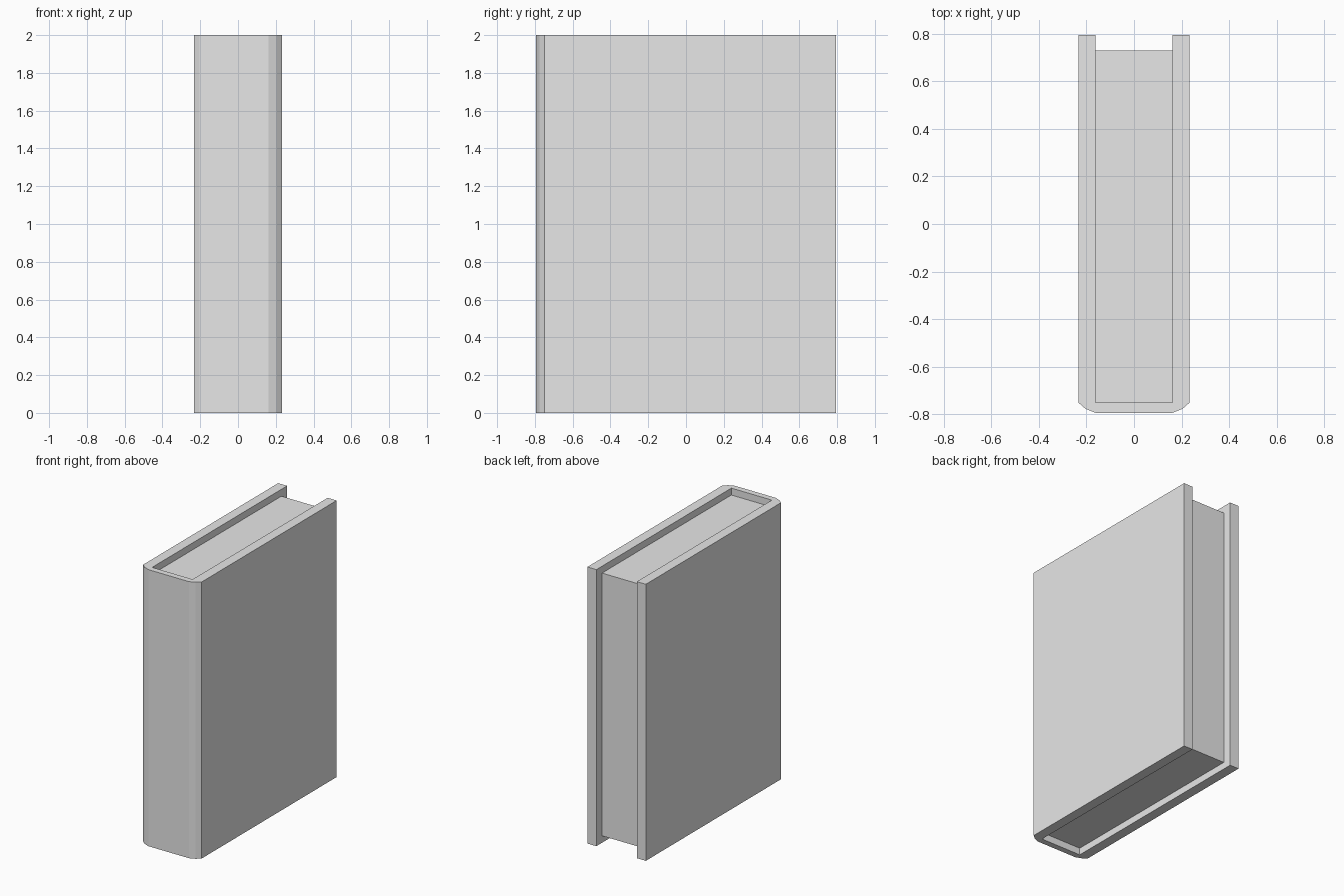
import bpy
import bmesh

if "Cube" in bpy.data.objects:
    bpy.data.objects.remove(bpy.data.objects["Cube"], do_unlink=True)

HEIGHT = 2.0
OUTER_X, INNER_X = 0.234, 0.162
FRONT_Y, HINGE_Y = -0.793, -0.75
EDGE_Y, PAGE_Y = 0.793, 0.728
INSET = 0.05

# One plain grey for the whole book
grey = bpy.data.materials.new("plain grey")
grey.use_nodes = True
grey.diffuse_color = (0.8, 0.8, 0.8, 1)
grey.node_tree.nodes["Principled BSDF"].inputs["Base Color"].default_value = (0.8, 0.8, 0.8, 1)


def extrude_profile(name, outline, bottom, top):
    """Raise a flat outline in x and y into a solid."""
    bm = bmesh.new()
    face = bm.faces.new([bm.verts.new((x, y, bottom)) for x, y in outline])
    raised = bmesh.ops.extrude_face_region(bm, geom=[face], use_keep_orig=True)
    verts = [v for v in raised["geom"] if isinstance(v, bmesh.types.BMVert)]
    bmesh.ops.translate(bm, verts=verts, vec=(0, 0, top - bottom))
    bmesh.ops.recalc_face_normals(bm, faces=bm.faces)
    mesh = bpy.data.meshes.new(name)
    bm.to_mesh(mesh)
    bm.free()
    mesh.materials.append(grey)
    obj = bpy.data.objects.new(name, mesh)
    bpy.context.collection.objects.link(obj)
    return obj


# Cover: U-shaped wrap with faceted spine corners, mirrored across x
half = [(INNER_X, HINGE_Y), (INNER_X, EDGE_Y), (OUTER_X, EDGE_Y),
        (OUTER_X, HINGE_Y), (0.204, -0.776), (INNER_X, FRONT_Y)]
mirrored = [(-x, y) for x, y in reversed(half)]
extrude_profile("cover", half + mirrored, 0, HEIGHT)

# Page block: recessed at the top, bottom and open edge
pages = [(-INNER_X, HINGE_Y), (INNER_X, HINGE_Y), (INNER_X, PAGE_Y), (-INNER_X, PAGE_Y)]
extrude_profile("pages", pages, INSET, HEIGHT - INSET)
